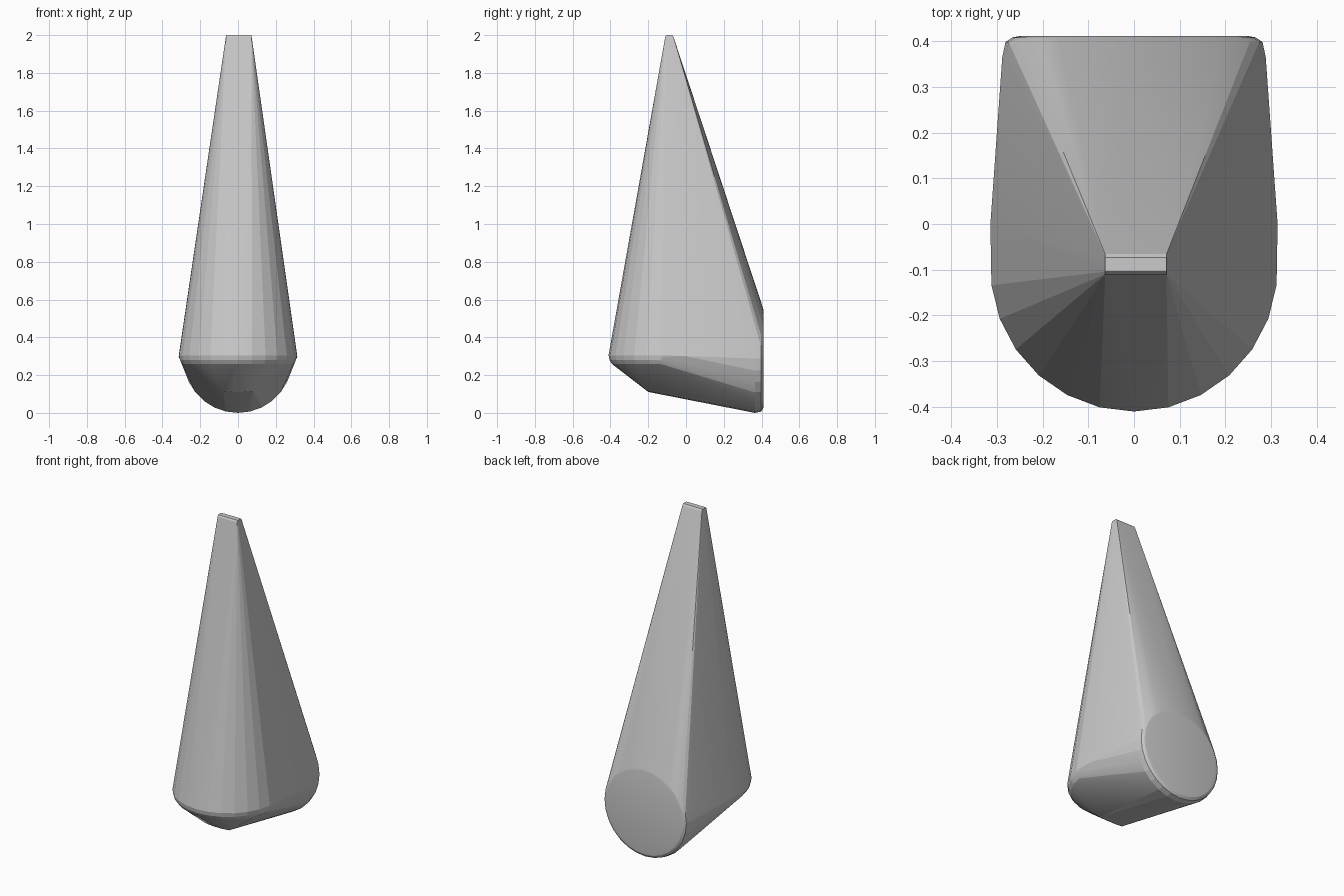
import bpy, bmesh
from math import sin, cos, pi

if "Cube" in bpy.data.objects:
    bpy.data.objects.remove(bpy.data.objects["Cube"])


def ring(n, fn):
    return [fn(cos(2 * pi * i / n), sin(2 * pi * i / n)) for i in range(n)]


pts = []

# Small rectangular tip with slightly chamfered long edges
for x in (-0.063, 0.071):
    pts += [(x, -0.11, 1.99), (x, -0.104, 2.0), (x, -0.073, 2.0), (x, -0.066, 1.99)]

# Round back disc with a softened rim (radius, y)
for r, y in ((0.25, 0.411), (0.266, 0.408), (0.281, 0.398), (0.288, 0.365)):
    pts += ring(28, lambda c, s: (r * c, y, 0.288 + r * s))

# Rounded front belly rim (radius, z)
for r, z in ((0.314, 0.305), (0.309, 0.28), (0.295, 0.258)):
    pts += ring(26, lambda c, s: (r * s, -0.096 - r * c, z))

# Widest side points and the blunt underside edge
for x in (-1, 1):
    pts += [(x * 0.314, 0.0, 0.3), (x * 0.08, -0.2, 0.115), (x * 0.03, -0.2, 0.111)]

# Skin everything as one convex body
bm = bmesh.new()
for p in pts:
    bm.verts.new(p)
res = bmesh.ops.convex_hull(bm, input=bm.verts)
loose = [v for v in bm.verts if not v.link_faces]
bmesh.ops.delete(bm, geom=loose, context='VERTS')
bmesh.ops.dissolve_limit(bm, angle_limit=0.01, verts=bm.verts, edges=bm.edges)
bmesh.ops.recalc_face_normals(bm, faces=bm.faces)
mesh = bpy.data.meshes.new("tapered_body")
bm.to_mesh(mesh)
bm.free()
body = bpy.data.objects.new("tapered_body", mesh)
bpy.context.collection.objects.link(body)

# Soft shading over the shallow facets
bpy.context.view_layer.objects.active = body
body.select_set(True)
bpy.ops.object.shade_smooth_by_angle(angle=0.2)
